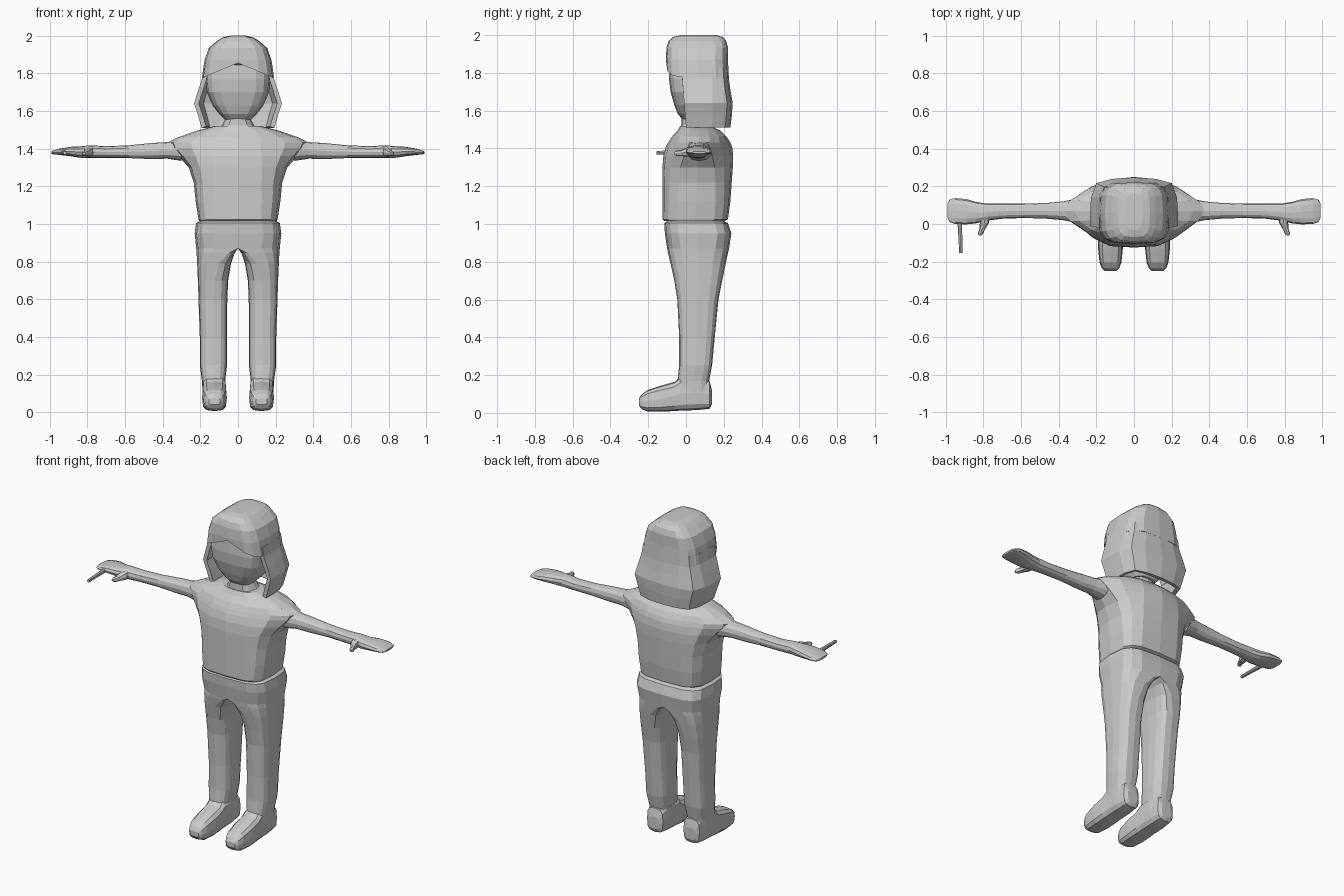
import bpy, bmesh, math
from mathutils import Vector

grey = bpy.data.materials.new("light_grey")
grey.diffuse_color = (0.6, 0.6, 0.6, 1)


def power(v, p):
    return math.copysign(abs(v) ** p, v) if abs(v) > 1e-6 else 0.0


def section(cu, cv, ru, rv, p, n, ru_in=None):
    """Rounded-box outline; ru_in is the half width on the negative u side."""
    pts = []
    for i in range(n):
        t = 2 * math.pi * i / n
        u, v = power(math.cos(t), p), power(math.sin(t), p)
        pts.append((cu + u * (ru if u > 0 or ru_in is None else ru_in), cv + v * rv))
    return pts


def skin(name, rings, closed=True, caps=True, mirror=False, seam=False):
    """Joins rings of 3D points with quads."""
    bm = bmesh.new()
    rows = [[bm.verts.new(p) for p in r] for r in rings]
    n = len(rows[0])
    for a, b in zip(rows, rows[1:]):
        for i in range(n if closed else n - 1):
            j = (i + 1) % n
            bm.faces.new((a[i], a[j], b[j], b[i]))
    if caps:
        bm.faces.new(rows[0][::-1])
        bm.faces.new(rows[-1])
    if seam:  # open the middle so that mirrored halves join
        bmesh.ops.delete(bm, geom=[f for f in bm.faces if all(abs(v.co.x) < 1e-4 for v in f.verts)],
                         context='FACES')
    bmesh.ops.remove_doubles(bm, verts=bm.verts, dist=1e-5)
    bmesh.ops.recalc_face_normals(bm, faces=bm.faces)
    me = bpy.data.meshes.new(name)
    bm.to_mesh(me)
    bm.free()
    me.materials.append(grey)
    ob = bpy.data.objects.new(name, me)
    bpy.context.collection.objects.link(ob)
    if mirror:
        m = ob.modifiers.new("mirror", 'MIRROR')
        m.use_mirror_merge = True
    return ob


def upright(rows, n=16):
    """Rows of (z, half width, front y, back y, roundness)."""
    return [[(x, y, z) for x, y in section(0, (f + b) / 2, w, (b - f) / 2, p, n)]
            for z, w, f, b, p in rows]


# shirt
skin("shirt", upright([
    (1.015, .205, -.115, .20, .55), (1.025, .21, -.125, .222, .55), (1.12, .225, -.125, .235, .6),
    (1.22, .235, -.125, .242, .65), (1.30, .262, -.125, .248, .75), (1.36, .315, -.12, .25, .95),
    (1.405, .365, -.108, .245, 1.15), (1.432, .378, -.095, .235, 1.2), (1.462, .315, -.075, .215, 1.0),
    (1.495, .22, -.045, .18, .9), (1.52, .125, -.03, .13, .9)]))

# neck and face
skin("neck", upright([(1.49, .11, -.03, .14, .8), (1.525, .085, -.025, .125, .8),
                      (1.56, .065, -.025, .12, .8), (1.61, .08, -.03, .13, .8)], 12))
skin("face", upright([(1.555, .07, -.02, .13, .75), (1.585, .10, -.045, .15, .7),
                      (1.63, .135, -.062, .17, .65), (1.70, .165, -.082, .18, .6),
                      (1.77, .172, -.09, .19, .6), (1.87, .165, -.085, .19, .6)]))

# hair cap, with a fringe that rises to a peak at the middle
cap = upright([(1.775, .192, -.105, .227, .55), (1.87, .178, -.107, .222, .55),
               (1.935, .155, -.103, .222, .55), (1.97, .115, -.092, .212, .55),
               (1.99, .085, -.07, .195, .55), (2.0, .045, -.03, .16, .6)])
cap[0] = [(x, y, 1.775 + (.08 * (1 - abs(x) / .192) if y < 0 else 0)) for x, y, z in cap[0]]
skin("hair_cap", cap)

# hanging hair, open at the front
rows = []
for z, w, front, back in [(1.83, .183, -.02, .223), (1.77, .192, -.02, .227), (1.71, .212, -.015, .235),
                          (1.64, .233, -.01, .247), (1.575, .212, -.005, .243), (1.51, .193, 0, .235)]:
    outline = [(w, front), (w, .06), (w * .98, .14), (w * .86, back * .88), (w * .5, back * .97), (0, back)]
    outline += [(-x, y) for x, y in outline[-2::-1]]
    rows.append([(x, y, z) for x, y in outline])
hair = skin("hair_sides_and_back", rows, closed=False, caps=False)
sol = hair.modifiers.new("thickness", 'SOLIDIFY')
sol.thickness = .025
sol.offset = -1
# outward normals, so the thickness goes inwards
if sum(f.normal.y * f.area for f in hair.data.polygons) < 0:
    hair.data.flip_normals()

# trousers: half a hip running into one leg, then mirrored
rows = []
for z, cx, inner, outer, front, back, p in [
        (1.015, 0, 0, .205, -.10, .20, .55), (1.005, 0, 0, .222, -.115, .222, .55),
        (.95, 0, 0, .23, -.112, .24, .55), (.87, 0, 0, .222, -.10, .228, .6),
        (.845, .05, .018, .22, -.095, .222, .62), (.79, .10, .037, .217, -.082, .21, .65),
        (.70, .125, .052, .213, -.062, .192, .65), (.60, .13, .057, .21, -.046, .172, .65),
        (.40, .13, .058, .203, -.036, .152, .65), (.25, .13, .058, .203, -.036, .138, .65),
        (.17, .127, .068, .192, -.045, .122, .65), (.10, .127, .068, .188, -.045, .12, .65)]:
    rows.append([(x, y, z) for x, y in section(cx, (front + back) / 2, outer - cx, (back - front) / 2,
                                               p, 16, cx - inner)])
skin("trousers", rows, mirror=True, seam=True)

# feet
rows = []
for y, w, lo, hi in [(.137, .035, .045, .12), (.125, .055, .022, .17), (.06, .063, .015, .2),
                     (-.03, .064, .012, .19), (-.06, .065, .01, .165), (-.13, .066, .006, .145),
                     (-.205, .058, .008, .12), (-.235, .046, .02, .098), (-.25, .03, .04, .075)]:
    rows.append([(x, y, z) for x, z in section(.125, (lo + hi) / 2, w, (hi - lo) / 2, .6, 12)])
skin("foot", rows, mirror=True)

# arms with flat hands
rows = []
for x, y0, y1, z0, z1 in [(.30, .005, .135, 1.335, 1.45), (.375, .02, .12, 1.347, 1.435),
                          (.46, .028, .112, 1.345, 1.43), (.58, .032, .108, 1.35, 1.418),
                          (.70, .028, .108, 1.35, 1.413), (.78, .018, .108, 1.35, 1.418),
                          (.84, .003, .118, 1.352, 1.413), (.89, -.002, .132, 1.36, 1.41),
                          (.95, 0, .138, 1.367, 1.4), (.98, .01, .13, 1.37, 1.39),
                          (.99, .03, .11, 1.373, 1.385)]:
    rows.append([(x, y, z) for y, z in section((y0 + y1) / 2, (z0 + z1) / 2, (y1 - y0) / 2,
                                               (z1 - z0) / 2, .85, 12)])
skin("arm", rows, mirror=True)


def digit(name, path, **kw):
    """Thin finger along -y; path of (x, y, z, radius)."""
    skin(name, [[(a, y, b) for a, b in section(x, z, r, r, .8, 8)] for x, y, z, r in path], **kw)


# thumbs, and the one stretched finger
digit("thumb", [(.79, .05, 1.385, .026), (.795, .005, 1.38, .024), (.805, -.025, 1.376, .016),
                (.815, -.05, 1.374, .014), (.818, -.062, 1.374, .007)], mirror=True)
digit("pointing_finger", [(-.925, .05, 1.382, .012), (-.925, 0, 1.38, .012), (-.922, -.08, 1.379, .01),
                          (-.92, -.155, 1.378, .009)])
